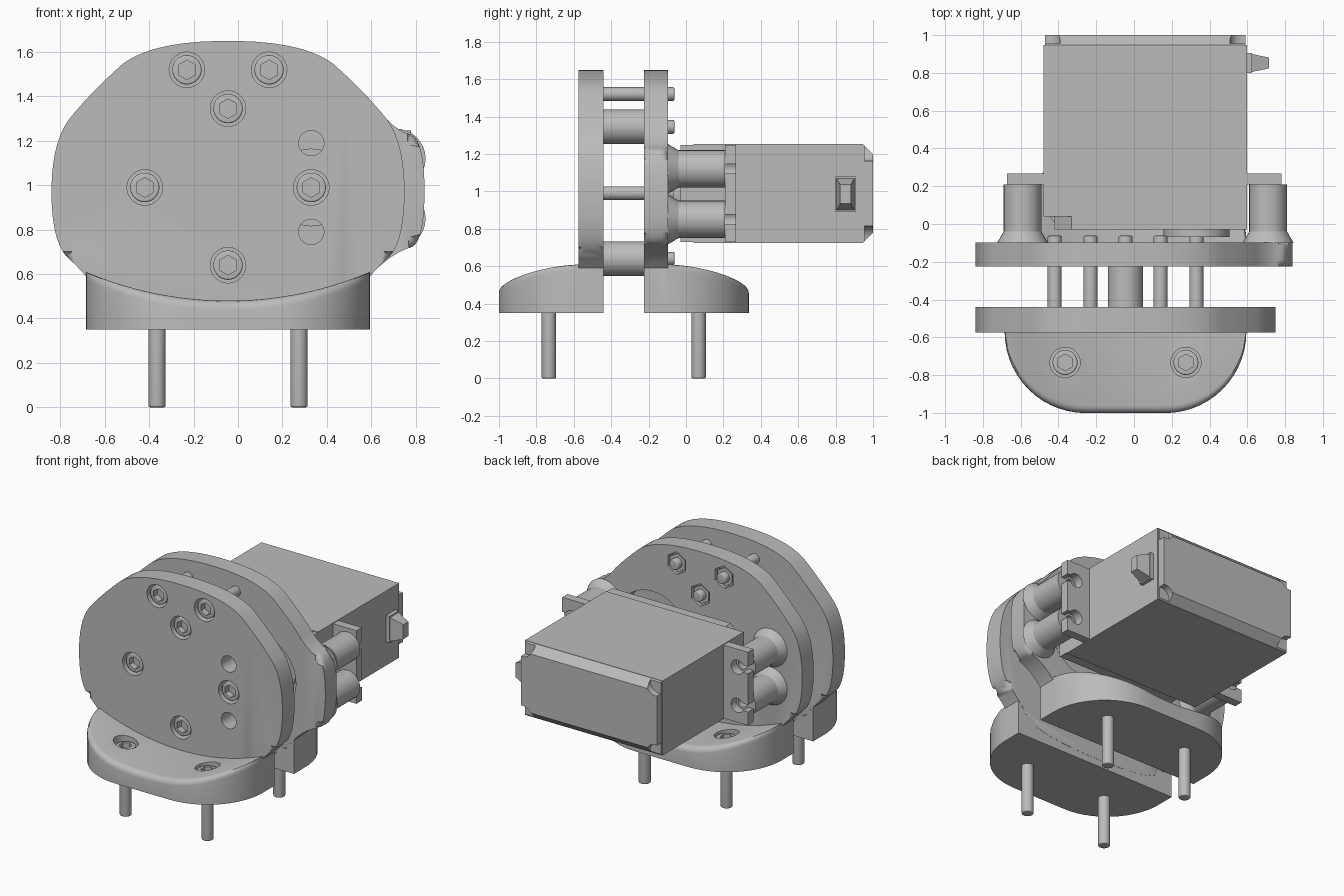
import bpy, bmesh
from math import sin, cos, pi, radians, sqrt

cube = bpy.data.objects.get("Cube")
if cube:
    bpy.data.objects.remove(cube, do_unlink=True)

grey = bpy.data.materials.new("light_grey")
grey.use_nodes = True
grey.diffuse_color = (0.5, 0.5, 0.5, 1)
grey.node_tree.nodes["Principled BSDF"].inputs["Base Color"].default_value = (0.5, 0.5, 0.5, 1)
parts = []
CX = -0.045                      # centre line of the plates


def finish(name, bm):
    bmesh.ops.recalc_face_normals(bm, faces=bm.faces[:])
    me = bpy.data.meshes.new(name)
    bm.to_mesh(me)
    bm.free()
    me.materials.append(grey)
    ob = bpy.data.objects.new(name, me)
    bpy.context.collection.objects.link(ob)
    parts.append(ob)
    return ob


def prism(name, pts, a, b, axis="y", bevel=0, ends=(0, 1), taper=1):
    """Extrude a 2D outline from a to b, rounding or tapering its ends."""
    put = {"y": lambda u, v, t: (u, t, v), "z": lambda u, v, t: (u, v, t),
           "x": lambda u, v, t: (t, u, v)}[axis]
    cu = sum(p[0] for p in pts) / len(pts)
    cv = sum(p[1] for p in pts) / len(pts)
    bm = bmesh.new()
    lo = [bm.verts.new(put(u, v, a)) for u, v in pts]
    hi = [bm.verts.new(put(cu + (u - cu) * taper, cv + (v - cv) * taper, b)) for u, v in pts]
    caps = [bm.faces.new(lo), bm.faces.new(hi[::-1])]
    for i in range(len(pts)):
        j = (i + 1) % len(pts)
        bm.faces.new((lo[i], hi[i], hi[j], lo[j]))
    if bevel:
        edges = [e for k in ends for e in caps[k].edges]
        bmesh.ops.bevel(bm, geom=edges, offset=bevel, segments=4, profile=0.5, affect="EDGES")
    return finish(name, bm)


def ring(u, v, r, n=32):
    turn = pi / n if n == 4 else (pi / 6 if n == 6 else 0)
    return [(u + r * cos(2 * pi * i / n + turn), v + r * sin(2 * pi * i / n + turn)) for i in range(n)]


def rect(u0, u1, v0, v1):
    return [(u0, v0), (u1, v0), (u1, v1), (u0, v1)]


def cut(ob, cutters):
    """Subtract each cutter, then discard it."""
    for c in cutters:
        m = ob.modifiers.new("cut", "BOOLEAN")
        m.operation, m.solver, m.object = "DIFFERENCE", "EXACT", c
        bpy.context.view_layer.update()
        dg = bpy.context.evaluated_depsgraph_get()
        me = bpy.data.meshes.new_from_object(ob.evaluated_get(dg))
        ob.modifiers.clear()
        ob.data = me
        parts.remove(c)
        bpy.data.objects.remove(c, do_unlink=True)


def smooth_loop(pts, rounds=3):
    for _ in range(rounds):
        out = []
        for (ax, ay), (bx, by) in zip(pts, pts[1:] + pts[:1]):
            out += [(ax * .75 + bx * .25, ay * .75 + by * .25), (ax * .25 + bx * .75, ay * .25 + by * .75)]
        pts = out
    return pts


def screw_head(name, u, v, a, b, axis):
    """Socket head whose open end is at a."""
    head = prism(name, ring(u, v, 0.066), a, b, axis, 0.008, (0,))
    step = 0.045 if b > a else -0.045
    cut(head, [prism("socket", ring(u, v, 0.044, 6), a - step, a + step, axis)])


# Plates
side = [(0.36, 1.65), (0.62, 1.415), (0.795, 1.2), (0.795, 0.74), (0.64, 0.6), (0.5, 0.4)]
bump = side[:2] + [(0.75, 1.25), (0.885, 1.21), (0.885, 0.74), (0.76, 0.7)] + side[4:]


def outline(right):
    return smooth_loop([(CX + x, z) for x, z in right] + [(CX - x, z) for x, z in side[::-1]])


front_plate = prism("front_plate", outline(side), -0.575, -0.44, bevel=0.035)
rear_plate = prism("rear_plate", outline(bump), -0.225, -0.097, bevel=0.035)
bolts = [(-0.23, 1.52), (0.14, 1.52), (CX, 1.345), (-0.42, 0.99), (CX, 0.64)]
horn = (0.33, 0.99)
cut(front_plate, [prism("bore", ring(x, z, 0.08), -0.7, -0.49) for x, z in bolts + [horn]])
cut(front_plate, [prism("hole", ring(0.33, z, 0.057), -0.7, -0.3) for z in (1.19, 0.79)])
cut(rear_plate, [prism("pocket", ring(x, z, 0.08, 6), -0.15, 0) for x, z in bolts])
cut(rear_plate, [prism("opening", ring(*horn, 0.28, 64), -0.4, 0.1)])

# Plate bolts, nuts and spacers
for i, (x, z) in enumerate(bolts + [horn]):
    prism(f"bolt_{i}", ring(x, z, 0.037, 24), -0.5, -0.062, bevel=0.008, ends=(1,))
    screw_head(f"bolt_head_{i}", x, z, -0.56, -0.485, "y")
    if (x, z) != horn:
        prism(f"nut_{i}", ring(x, z, 0.066, 6), -0.16, -0.105)
for name, z in (("upper_spacer", 1.345), ("lower_spacer", 0.64)):
    prism(name, ring(CX, z, 0.093), -0.45, -0.215)


# Feet: half-oval slabs whose saddle top follows the plate's lower arc
def foot(name, back, s):
    arc = [0.21 + 0.43 * sin(pi / 2 * i / 14) for i in range(15)]
    xs = [-x for x in arc[::-1]] + [0.21 * i / 4 for i in range(-3, 4)] + arc
    bm = bmesh.new()
    rows = []
    for x in xs:
        t = min(1, max(0, (abs(x) - 0.21) / 0.43))
        d = 0.13 + 0.43 * sqrt(max(0, 1 - t * t))
        top = 2.12 - sqrt(1.64 ** 2 - x * x)
        r = 0.04
        sec = [(0, 0.35), (0, top)]
        sec += [(d - r + r * sin(a), top - r + r * cos(a)) for a in (pi / 8 * k for k in range(5))]
        sec.append((d, 0.35))
        rows.append([bm.verts.new((CX + x, back + s * y, z)) for y, z in sec])
    for p, q in zip(rows, rows[1:]):
        for i in range(len(p)):
            j = (i + 1) % len(p)
            bm.faces.new((p[i], p[j], q[j], q[i]))
    bm.faces.new(rows[0])
    bm.faces.new(rows[-1])
    ob = finish(name, bm)
    y = back + s * 0.292
    for k, x in (("right", -0.365), ("left", 0.275)):
        cut(ob, [prism("bore", ring(x, y, 0.08), 0.42, 0.8, "z")])
        screw_head(f"{name}_{k}_screw_head", x, y, 0.49, 0.415, "z")
        prism(f"{name}_{k}_screw", ring(x, y, 0.039, 24), 0, 0.43, "z", 0.008, (0,))


foot("front_foot", -0.441, -1)
foot("rear_foot", -0.224, 1)

# Motor case with chamfered end and notched corners
x0, x1, z0, z1 = -0.48, 0.597, 0.725, 1.252
prism("motor_case", rect(x0, x1, z0, z1), 0.04, 0.947)
end = prism("motor_end", [(0.945, z0), (1.0, z0 + 0.055), (1.0, z1 - 0.055), (0.945, z1)], x0 + 0.008, x1 - 0.008, "x")
cut(end, [prism("notch", ring(x, z, 0.07), 0.955, 1.1)
          for x in (x0 + 0.02, x1 - 0.02) for z in (z0 + 0.02, z1 - 0.02)])
cover = [(-0.42, 0.84), (-0.33, z0 + 0.005), (x1, z0 + 0.005), (x1, z1 - 0.005), (-0.33, z1 - 0.005), (-0.42, 1.14)]
prism("motor_cover", cover, -0.03, 0.041)
prism("motor_horn", ring(*horn, 0.175, 48), -0.07, -0.028)
prism("cable_base", rect(0.80, 0.905, 0.89, 1.08), 0.59, 0.625, "x")
prism("cable_nub", rect(0.805, 0.9, 0.90, 1.07), 0.624, 0.715, "x", taper=0.6)

# Standoffs and slotted mounting tabs on both sides
for name, cx, s in (("right", -0.59, -1), ("left", 0.71, 1)):
    inner, outer = (x0 + 0.01, -0.672) if s < 0 else (x1 - 0.01, 0.78)
    tab = prism(f"{name}_tab", rect(min(inner, outer), max(inner, outer), 0.73, 1.247), 0.208, 0.268)
    for k, z in (("lower", 0.85), ("upper", 1.12)):
        post = prism(f"{name}_{k}_standoff", ring(cx, z, 0.1), -0.13, 0.208)
        cut(post, [prism("pilot", ring(cx, z, 0.035, 20), 0.08, 0.3)])
        prism(f"{name}_{k}_flare", ring(cx, z, 0.135), -0.1, -0.04, taper=0.74)
        mouth = sorted((cx, cx + s * 0.2))
        cut(tab, [prism("slot", ring(cx, z, 0.05), 0.1, 0.4),
                  prism("mouth", rect(*mouth, z - 0.025, z + 0.025), 0.1, 0.4)])

# Smooth shading with sharp creases
bpy.ops.object.select_all(action="DESELECT")
for ob in parts:
    ob.select_set(True)
bpy.context.view_layer.objects.active = parts[0]
bpy.ops.object.shade_smooth_by_angle(angle=radians(35))
